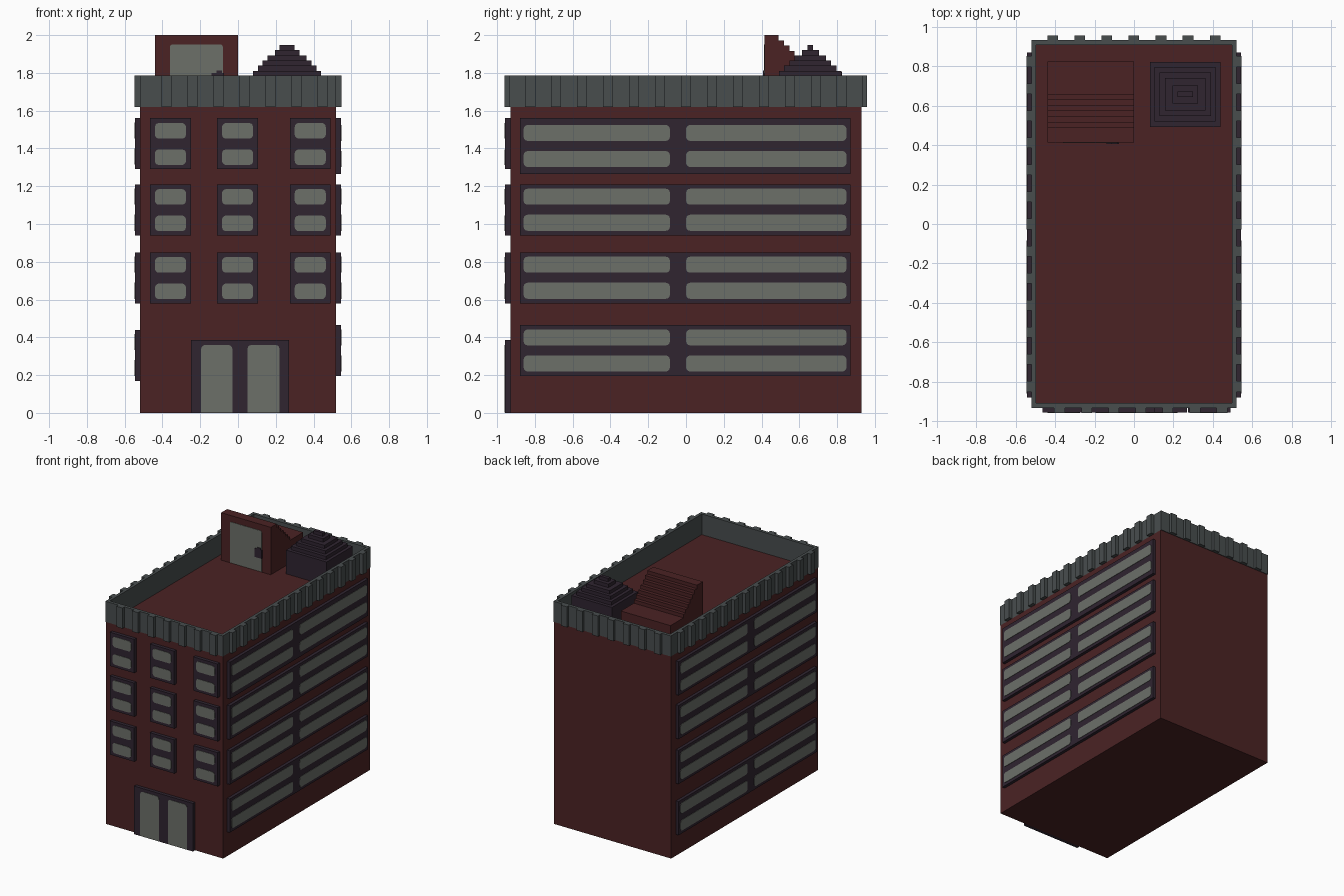
import bpy, bmesh, math
from mathutils import Vector

cube = bpy.data.objects.get("Cube")
if cube:
    bpy.data.objects.remove(cube, do_unlink=True)


def material(name, rgb):
    m = bpy.data.materials.new(name)
    m.use_nodes = True
    m.diffuse_color = (*rgb, 1)
    bsdf = next(n for n in m.node_tree.nodes if n.type == 'BSDF_PRINCIPLED')
    bsdf.inputs["Base Color"].default_value = (*rgb, 1)
    bsdf.inputs["Roughness"].default_value = 0.8
    return m


BRICK = material("dark red brick", (0.070, 0.0165, 0.0175))
TRIM = material("dark purple trim", (0.029, 0.018, 0.030))
GLASS = material("grey glass", (0.150, 0.162, 0.141))
STONE = material("slate stone", (0.065, 0.075, 0.076))


def finish(name, bm, mat):
    bmesh.ops.recalc_face_normals(bm, faces=bm.faces)
    me = bpy.data.meshes.new(name)
    bm.to_mesh(me)
    bm.free()
    me.materials.append(mat)
    ob = bpy.data.objects.new(name, me)
    bpy.context.collection.objects.link(ob)
    return ob


def boxes(name, ranges, mat):
    """One object made of boxes given as (x0, x1, y0, y1, z0, z1)."""
    bm = bmesh.new()
    for x0, x1, y0, y1, z0, z1 in ranges:
        vs = bmesh.ops.create_cube(bm, size=1)["verts"]
        for v in vs:
            v.co = Vector(((x0 + x1) / 2 + v.co.x * (x1 - x0),
                           (y0 + y1) / 2 + v.co.y * (y1 - y0),
                           (z0 + z1) / 2 + v.co.z * (z1 - z0)))
    return finish(name, bm, mat)


def prism(name, points, offset, mat):
    """Extrude a planar outline along an offset."""
    bm = bmesh.new()
    face = bm.faces.new([bm.verts.new(p) for p in points])
    ext = bmesh.ops.extrude_face_region(bm, geom=[face])["geom"]
    bmesh.ops.translate(bm, vec=offset,
                        verts=[g for g in ext if isinstance(g, bmesh.types.BMVert)])
    return finish(name, bm, mat)


def pane(name, a0, a1, z0, z1, side, at, r=0.022, square_base=False):
    """Thin glass plate with rounded corners, on the 'front' or on a side wall (+1 / -1)."""
    outline = []
    for k, (a, z, sa, sz) in enumerate([(a1, z1, -1, -1), (a0, z1, 1, -1),
                                        (a0, z0, 1, 1), (a1, z0, -1, 1)]):
        if square_base and sz > 0:
            outline.append((a, z))
            continue
        for i in range(4):
            t = math.radians(90 * k + 30 * i)
            outline.append((a + sa * r + r * math.cos(t), z + sz * r + r * math.sin(t)))
    thick = 0.003
    if side == 'front':
        return prism(name, [(a, at, z) for a, z in outline], (0, -thick, 0), GLASS)
    return prism(name, [(side * at, a, z) for a, z in outline], (side * thick, 0, 0), GLASS)


# Main block
W, D, H = 0.52, 0.93, 1.62
boxes("building_body", [(-W, W, -D, D, 0, H)], BRICK)

# Parapet walls around the roof
TOP = 1.785
boxes("parapet", [(-W, W, -0.935, -0.91, H, TOP), (-W, W, 0.91, 0.935, H, TOP),
                  (-W, -0.497, -0.91, 0.91, H, TOP), (0.497, W, -0.91, 0.91, H, TOP)], STONE)

# Upright ribs on the parapet
step, half = 0.1375, 0.027
ribs = []
for i in range(7):
    xb, xf = -0.413 + step * i, -0.378 + step * i
    ribs.append((xb - half, xb + half, 0.935, 0.958, H, TOP))
    ribs.append((xf - half, xf + half, -0.96, -0.935, H, TOP))
for i in range(13):
    y = -0.825 + step * i
    for x0, x1 in ((-0.547, -W), (W, 0.547)):
        ribs.append((x0, x1, y - half, y + half, H, TOP))
boxes("parapet_ribs", ribs, STONE)

# Front windows: three columns, three rows, two panes each
for r, z in enumerate((0.58, 0.94, 1.29)):
    for c, x in enumerate((-0.465, -0.11, 0.275)):
        tag = f"{r + 1}_{c + 1}"
        boxes(f"front_window_frame_{tag}", [(x, x + 0.215, -0.957, -D, z, z + 0.27)], TRIM)
        for n, dz in enumerate((0.022, 0.162)):
            pane(f"front_window_pane_{tag}_{n + 1}", x + 0.025, x + 0.19,
                 z + dz, z + dz + 0.083, 'front', -0.957)

# Entrance
boxes("entrance_frame", [(-0.25, 0.27, -0.957, -D, 0, 0.385)], TRIM)
for n, (x0, x1) in enumerate(((-0.195, -0.03), (0.05, 0.22))):
    pane(f"entrance_door_{n + 1}", x0, x1, 0.002, 0.36, 'front', -0.957, square_base=True)

# Side window bands, each with two rows of two long panes
bands = {1: ("left", ((0.195, 0.465), (0.58, 0.85), (0.94, 1.21), (1.265, 1.56))),
         -1: ("right", ((0.17, 0.44), (0.58, 0.85), (0.94, 1.21), (1.29, 1.56)))}
for s, (label, rows) in bands.items():
    for r, (z0, z1) in enumerate(rows):
        x0, x1 = sorted((s * W, s * 0.544))
        boxes(f"{label}_window_band_{r + 1}", [(x0, x1, -0.88, 0.87, z0, z1)], TRIM)
        low = z0 + (z1 - z0 - 0.222) / 2
        for n, dz in enumerate((0, 0.138)):
            for m, (y0, y1) in enumerate(((-0.86, -0.085), (0, 0.85))):
                pane(f"{label}_window_pane_{r + 1}_{n + 1}_{m + 1}", y0, y1,
                     low + dz, low + dz + 0.085, s, 0.544)

# Roof stairwell with a stepped back
profile = [(0.825, H), (0.415, H), (0.415, 2.0)]
y, z = 0.49, 2.0
for i in range(7):
    profile += [(y, z), (y, z - 0.028)]
    y, z = y + 0.0285, z - 0.028
profile.append((0.825, z))
prism("roof_stairwell", [(-0.44, a, b) for a, b in profile], (0.44, 0, 0), BRICK)
pane("roof_door", -0.36, -0.08, H + 0.002, 1.95, 'front', 0.415, r=0.012, square_base=True)
boxes("roof_door_handle", [(-0.14, -0.075, 0.407, 0.415, 1.73, 1.80),
                           (-0.115, -0.085, 0.407, 0.415, 1.80, 1.812)], TRIM)

# Roof vent: stepped pyramid
cx, cy, base = 0.26, 0.658, H
tiers = []
for hx, hy, top in ((0.18, 0.165, 1.81), (0.155, 0.138, 1.838), (0.13, 0.11, 1.865),
                    (0.103, 0.083, 1.892), (0.065, 0.045, 1.92), (0.04, 0.014, 1.947)):
    tiers.append((cx - hx, cx + hx, cy - hy, cy + hy, base, top))
    base = top
boxes("roof_vent", tiers, TRIM)
